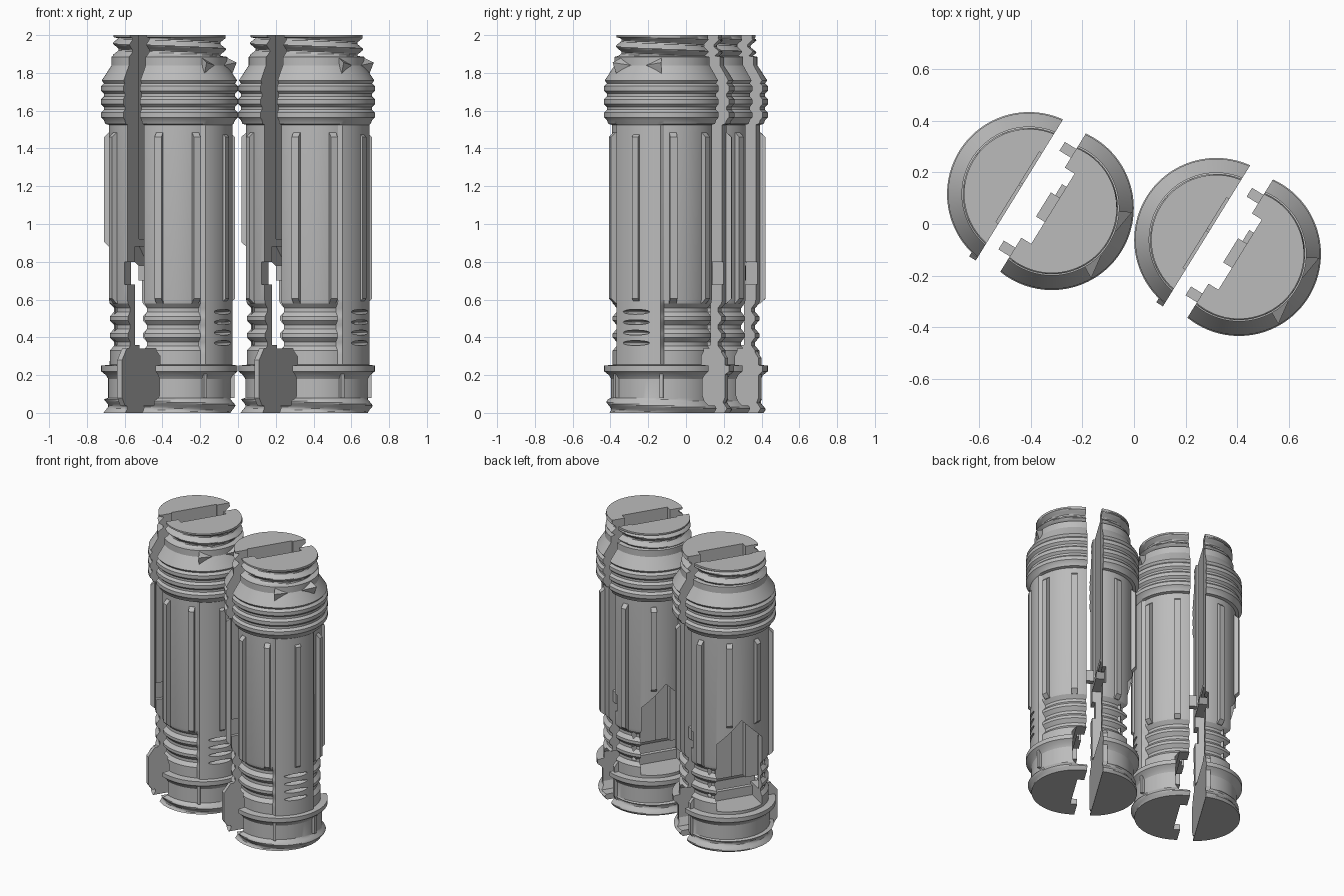
import bpy, bmesh, math
from mathutils import Vector, Matrix

if "Cube" in bpy.data.objects:
    bpy.data.objects.remove(bpy.data.objects["Cube"])

grey = bpy.data.materials.new("plain_grey")
grey.use_nodes = True
COLOR = (0.5, 0.5, 0.5, 1)
grey.diffuse_color = COLOR
grey.node_tree.nodes["Principled BSDF"].inputs["Base Color"].default_value = COLOR

SEAM, SHIFT, TURN = -0.04, 0.052, math.radians(-31.75)
CENTRES = {"left": Vector((0.363, -0.089, 0)), "right": Vector((-0.363, 0.089, 0))}
SEGMENTS = 90


def polar(r, degrees, z):
    a = math.radians(degrees)
    return Vector((r * math.cos(a), r * math.sin(a), z))


def make(name, bm):
    bmesh.ops.recalc_face_normals(bm, faces=bm.faces)
    mesh = bpy.data.meshes.new(name)
    bm.to_mesh(mesh)
    bm.free()
    mesh.materials.append(grey)
    obj = bpy.data.objects.new(name, mesh)
    bpy.context.collection.objects.link(obj)
    return obj


def add_hull(bm, points):
    verts = [bm.verts.new(p) for p in points]
    bmesh.ops.convex_hull(bm, input=verts)


def add_box(bm, lo, hi, angle=0):
    m = Matrix.Rotation(math.radians(angle), 3, "Z")
    add_hull(bm, [m @ Vector((x, y, z)) for x in (lo[0], hi[0])
                  for y in (lo[1], hi[1]) for z in (lo[2], hi[2])])


def add_prism(bm, outline, x0, x1):
    """Convex outline in y and z, pushed along x."""
    add_hull(bm, [(x, y, z) for x in (x0, x1) for y, z in outline])


def cut(obj, bm):
    cutter = make("cutter", bm)
    cutter.hide_render = True
    mod = obj.modifiers.new("cut", "BOOLEAN")
    mod.operation, mod.solver, mod.object = "DIFFERENCE", "EXACT", cutter
    bpy.context.view_layer.objects.active = obj
    bpy.ops.object.modifier_apply(modifier=mod.name)
    bpy.data.objects.remove(cutter)


# Turned profile of the casing between the two threads
profile = [(0.08, 0.28), (0.18, 0.28), (0.2, 0.292), (0.22, 0.317), (0.25, 0.317),
           (0.255, 0.272), (0.31, 0.272)]
for z in (0.33, 0.42, 0.51):
    profile += [(z, 0.272), (z + 0.025, 0.25), (z + 0.045, 0.25), (z + 0.07, 0.272)]
profile += [(0.6, 0.276), (1.525, 0.276), (1.53, 0.295)]
for z in (1.55, 1.62, 1.69):
    profile += [(z, 0.303), (z + 0.015, 0.318), (z + 0.04, 0.318), (z + 0.055, 0.303)]
profile += [(1.76, 0.314), (1.84, 0.262), (1.885, 0.262)]


def thread(z, degrees, ridge, pitch, low, high):
    t = ((z - ridge) / pitch + degrees / 360) % 1
    wave = min(1, max(0, 2.6 * abs(t - 0.5) - 0.2))
    return low + (high - low) * wave


def radius(z, r, degrees):
    if z < 0.08:
        return thread(z, degrees, 0.045, 0.08, 0.28, 0.305)
    if z > 1.885:
        return 0.252 if z > 1.985 else thread(z, degrees, 1.93, 0.065, 0.225, 0.256)
    angle = abs((degrees + 180) % 360 - 180)
    return max(r, 0.29) if angle < 29 and 0.252 < z < 1.528 else r


rows = [(0.008 * i, 0) for i in range(10)] + profile
rows += [(1.89 + 0.0055 * i, 0) for i in range(21)]


def casing_half(name, keep_positive):
    bm = bmesh.new()
    rings = []
    for z, r in rows:
        rings.append([bm.verts.new(polar(radius(z, r, a), a, z))
                      for a in (i * 360 / SEGMENTS for i in range(SEGMENTS))])
    for low, high in zip(rings, rings[1:]):
        for i in range(SEGMENTS):
            j = (i + 1) % SEGMENTS
            bm.faces.new((low[i], low[j], high[j], high[i]))
    bm.faces.new(rings[0][::-1])
    bm.faces.new(rings[-1])
    res = bmesh.ops.bisect_plane(
        bm, geom=bm.verts[:] + bm.edges[:] + bm.faces[:], plane_co=(SEAM, 0, 0),
        plane_no=(1, 0, 0), clear_inner=keep_positive, clear_outer=not keep_positive)
    rim = [e for e in res["geom_cut"] if isinstance(e, bmesh.types.BMEdge)]
    bmesh.ops.edgeloop_fill(bm, edges=rim)
    return make(name, bm)


front = casing_half("front_casing", True)
back = casing_half("back_casing", False)

# Full-height channel down the inside of the front casing
bm = bmesh.new()
add_box(bm, (-0.3, -0.16, -0.1), (0.005, 0.16, 2.1))
cut(front, bm)

# Chamfered opening near the foot of the front casing
bm = bmesh.new()
add_hull(bm, [(x, y, z) for y in (-0.5, 0.5) for x, z in
              ((-0.3, 0.04), (0.03, 0.04), (0.055, 0.09), (0.055, 0.3), (0.025, 0.34), (-0.3, 0.34))])
cut(front, bm)

# Lens-shaped slots in the front panel
for z in (0.37, 0.425, 0.48, 0.535):
    bm = bmesh.new()
    bmesh.ops.create_uvsphere(bm, u_segments=24, v_segments=12, radius=1)
    bmesh.ops.scale(bm, vec=(0.04, 0.085, 0.013), verts=bm.verts)
    bmesh.ops.translate(bm, vec=(0.288, 0, z), verts=bm.verts)
    cut(front, bm)

# Shallow recess on the inner face of the back casing, with a cavity low down
bm = bmesh.new()
add_box(bm, (-0.052, -0.16, 0.92), (0, 0.16, 2.1))
cut(back, bm)
bm = bmesh.new()
add_box(bm, (-0.17, -0.2, 0.36), (0, 0.2, 0.88))
cut(back, bm)

# House-shaped opening through the back casing
bm = bmesh.new()
add_prism(bm, [(-0.15, 0.275), (0.165, 0.275), (0.165, 0.76), (0.015, 0.925), (-0.15, 0.76)], -0.5, 0.1)
cut(back, bm)

# Small latch windows at the seam
for side in (-1, 1):
    bm = bmesh.new()
    ys = sorted((side * 0.15, side * 0.4))
    add_box(bm, (-0.062, ys[0], 0.68), (0, ys[1], 0.8))
    cut(back, bm)


# Long grip ribs with sloped ends
def ribs(name, angles, bottom):
    bm = bmesh.new()
    for angle in angles:
        m = Matrix.Rotation(math.radians(angle), 3, "Z")
        add_hull(bm, [m @ Vector((x, y, z)) for y in (-0.019, 0.019) for x, z in
                      ((0.25, bottom), (0.277, bottom), (0.304, bottom + 0.025),
                       (0.304, 1.46), (0.277, 1.485), (0.25, 1.485))])
    return make(name, bm)


front_ribs = ribs("front_grip_ribs", (-78.5, -38.5, 1.5, 41.5, 81.5), 0.58)
back_ribs = ribs("back_grip_ribs", (-120, 120), 0.58)
short_ribs = ribs("short_back_ribs", (-160, 160), 0.88)

# Latch tabs reaching across the seam
bm = bmesh.new()
for side in (-1, 1):
    ys = sorted((side * 0.205, side * 0.245))
    add_box(bm, (-0.092, ys[0], 0.7), (0, ys[1], 0.78))
tabs = make("latch_tabs", bm)

# Facing arrow fins on the sloped shoulder
bm = bmesh.new()
for side in (-1, 1):
    add_hull(bm, [polar(0.262, side * 10, 1.84), polar(0.285, side * 29, 1.785),
                  polar(0.25, side * 29, 1.885), polar(0.312, side * 29, 1.855)])
fins = make("arrow_fins", bm)

# Upright gussets on the foot, at the panel edges
bm = bmesh.new()
for angle in (-29, 29):
    add_box(bm, (0.25, -0.01, 0.08), (0.3, 0.01, 0.21), angle)
gussets = make("foot_gussets", bm)

# Chamfered flange at the foot of the back casing
bm = bmesh.new()
add_prism(bm, [(-0.3, 0.04), (-0.328, 0.08), (-0.328, 0.28), (-0.28, 0.34),
               (0.255, 0.34), (0.29, 0.29), (0.29, 0.08), (0.27, 0.04)], SEAM - 0.03, SEAM)
flange = make("foot_flange", bm)

# Stepped columns standing inside, seen through the house-shaped opening
bm = bmesh.new()
add_box(bm, (-0.035, -0.06, 0.36), (0.02, 0.05, 0.86))
add_box(bm, (-0.015, 0.05, 0.36), (0.02, 0.1, 0.78))
columns = make("inner_columns", bm)

# Smooth the turned parts, then place both cylinders with their halves apart
bpy.ops.object.select_all(action="DESELECT")
for obj in (front, back):
    obj.select_set(True)
bpy.context.view_layer.objects.active = front
bpy.ops.object.shade_smooth_by_angle(angle=math.radians(25))

halves = [(SHIFT, (front, front_ribs, tabs, fins, gussets, columns)),
          (-SHIFT, (back, back_ribs, short_ribs, flange))]
turn = Matrix.Rotation(TURN, 3, "Z")
for shift, parts in halves:
    for part in parts:
        base = part.name
        for side, centre in CENTRES.items():
            obj = part if side == "left" else part.copy()
            if obj is not part:
                bpy.context.collection.objects.link(obj)
            obj.name = side + "_" + base
            obj.location = centre + turn @ Vector((shift, 0, 0))
            obj.rotation_euler = (0, 0, TURN)
